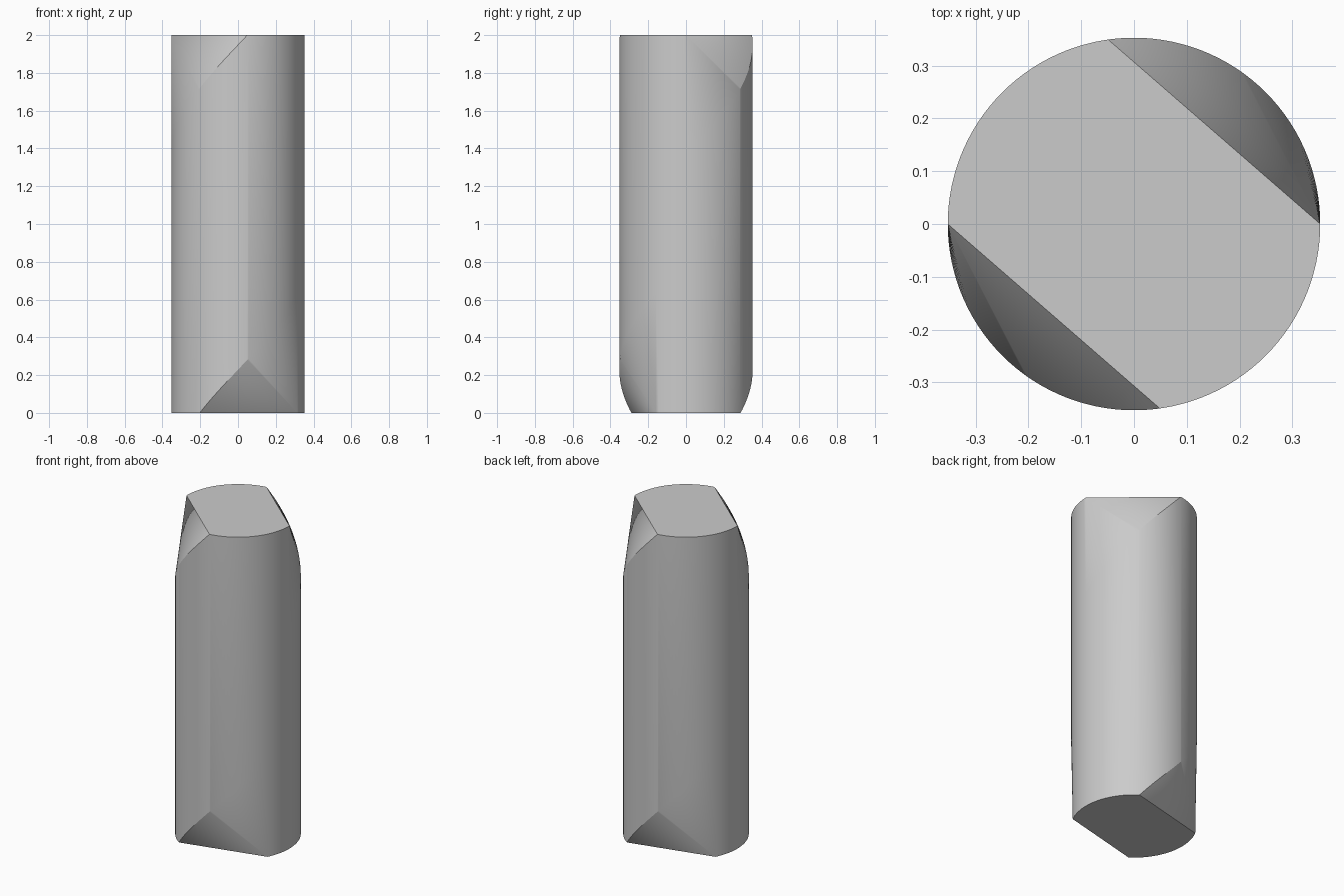
import bpy, bmesh
from math import radians, cos, sin

if "Cube" in bpy.data.objects:
    bpy.data.objects.remove(bpy.data.objects["Cube"])

R, HEIGHT = 0.353, 2.0      # round bar
SPAN, RISE = 98, 0.64       # angular width and height of each helical end cut
TOP0, BOT0 = 0, 55          # start angles of the cuts (repeat every 180 degrees)


def low(a, before):
    """Lower limit of the wall; 'before' picks the value just before the angle."""
    t = (a - BOT0) % 180
    return RISE * t / SPAN if t < SPAN or (before and t == SPAN) else 0.0


def high(a, before):
    """Upper limit of the wall."""
    t = (a - TOP0) % 180
    if t > SPAN or (before and t == 0):
        return HEIGHT
    return HEIGHT - RISE * (1 - t / SPAN)


bm = bmesh.new()
cache = {}


def vert(a, z):
    key = (a % 360, round(z, 5))
    if key not in cache:
        cache[key] = bm.verts.new((R * cos(radians(a)), R * sin(radians(a)), z))
    return cache[key]


def face(points):
    vs = list(dict.fromkeys(vert(a, z) for a, z in points))
    if len(vs) > 2:
        bm.faces.new(vs)


special = {(s + d) % 360 for s in (TOP0, TOP0 + SPAN, BOT0, BOT0 + SPAN) for d in (0, 180)}
angles = sorted(set(range(0, 360, 3)) | special) + [360]

# cylindrical wall and the fan-shaped cuts at both ends
for a, b in zip(angles, angles[1:]):
    face([(a, low(a, False)), (b, low(b, True)), (b, high(b, False)),
          (b, high(b, True)), (a, high(a, False)), (a, low(a, True))])
    if (a - BOT0) % 180 < SPAN:
        apex = a - (a - BOT0) % 180 + SPAN
        face([(apex, 0.0), (b, low(b, True)), (a, low(a, False))])
    if (a - TOP0) % 180 < SPAN:
        apex = a - (a - TOP0) % 180
        face([(apex, HEIGHT), (a, high(a, False)), (b, high(b, True))])

# flat end caps, truncated by two chords
face([(a, HEIGHT) for a in angles[:-1] if high(a, True) == HEIGHT])
face([(a, 0.0) for a in reversed(angles[:-1]) if low(a, False) == 0.0])

bmesh.ops.recalc_face_normals(bm, faces=bm.faces)
mesh = bpy.data.meshes.new("cut_bar")
bm.to_mesh(mesh)
bm.free()
bar = bpy.data.objects.new("cut_bar", mesh)
bpy.context.collection.objects.link(bar)
bpy.context.view_layer.objects.active = bar
bar.select_set(True)
bpy.ops.object.shade_smooth_by_angle(angle=radians(20))
